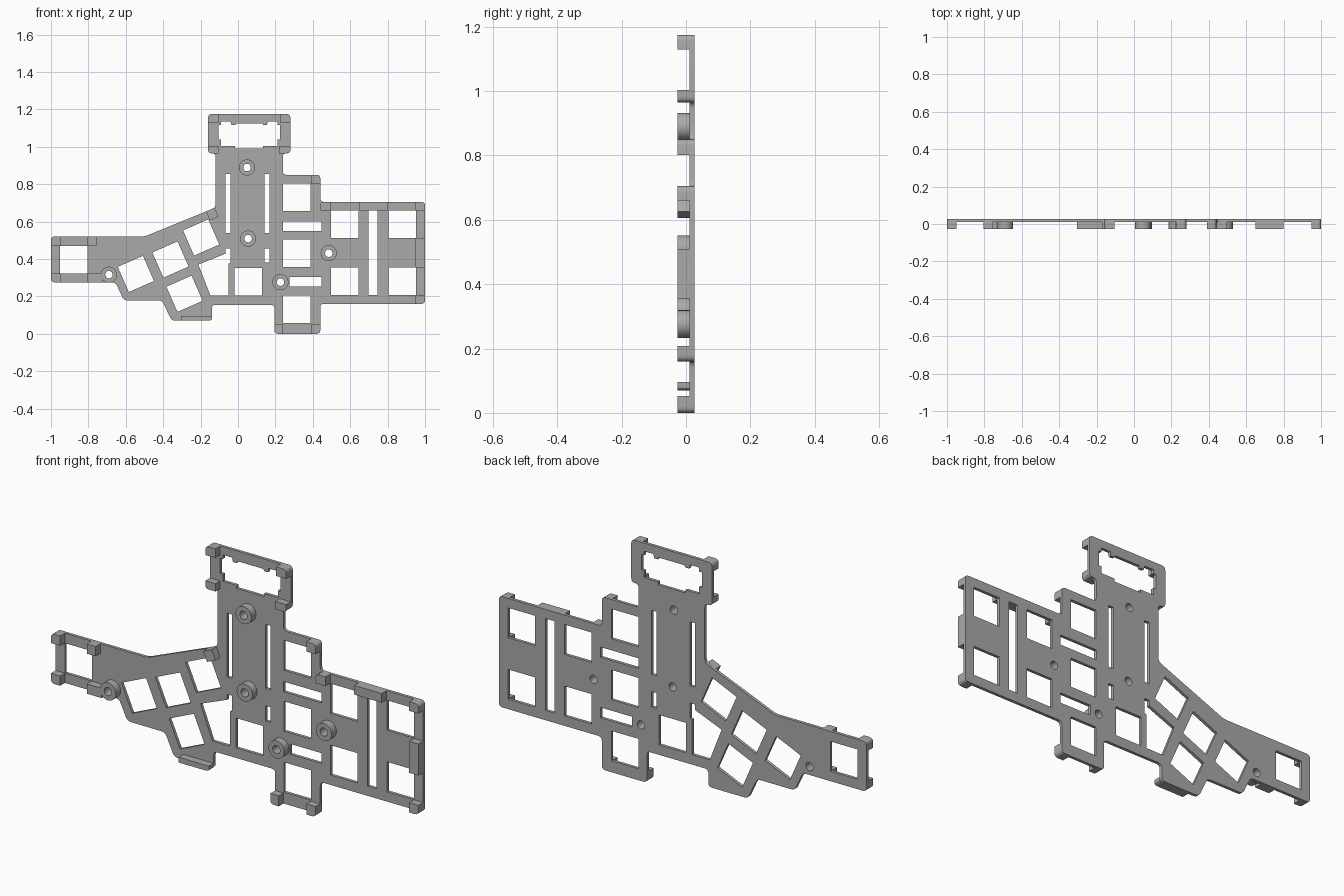
import bpy, bmesh, math
from mathutils import Vector, Matrix

cube = bpy.data.objects.get("Cube")
if cube:
    bpy.data.objects.remove(cube, do_unlink=True)

FRONT, STEP, BACK = -0.026, 0.011, 0.026   # depth of stand-offs and plate
ROUND = 0.02

grey = bpy.data.materials.new("plain_grey")
grey.use_nodes = True
colour = (0.4, 0.4, 0.4, 1)
grey.diffuse_color = colour
grey.node_tree.nodes["Principled BSDF"].inputs["Base Color"].default_value = colour


def rounded(points, radius, only=None, steps=4):
    """Round the corners of a loop; 'only' limits it to shared corners."""
    pts = [Vector(p) for p in points]
    result = []
    for i, p in enumerate(pts):
        if only is not None and not any((p - Vector(q)).length < 0.004 for q in only):
            result.append(p)
            continue
        before, after = pts[i - 1] - p, pts[(i + 1) % len(pts)] - p
        a = p + before.normalized() * min(radius, before.length * 0.45)
        b = p + after.normalized() * min(radius, after.length * 0.45)
        for k in range(steps + 1):
            t = k / steps
            result.append(a * (1 - t) ** 2 + p * 2 * t * (1 - t) + b * t ** 2)
    return result


def rect(x0, z0, x1, z1):
    return [(x0, z0), (x1, z0), (x1, z1), (x0, z1)]


def turned_rect(x, z, w, h, degrees):
    spin = Matrix.Rotation(math.radians(degrees), 2)
    return [Vector((x, z)) + spin @ Vector(c)
            for c in rect(-w / 2, -h / 2, w / 2, h / 2)]


def circle(x, z, r, n=32):
    return [(x + r * math.cos(math.tau * i / n), z + r * math.sin(math.tau * i / n))
            for i in range(n)]


def slab(name, loops, y0, y1):
    """Fill an outline with holes and give it thickness along y."""
    bm = bmesh.new()
    edges = []
    for loop in loops:
        vs = [bm.verts.new((p[0], y0, p[1])) for p in loop]
        edges += [bm.edges.new((vs[i - 1], v)) for i, v in enumerate(vs)]
    bmesh.ops.triangle_fill(bm, edges=edges, use_beauty=True, normal=(0, -1, 0))
    grown = bmesh.ops.extrude_face_region(bm, geom=bm.faces[:])["geom"]
    moved = [g for g in grown if isinstance(g, bmesh.types.BMVert)]
    bmesh.ops.translate(bm, verts=moved, vec=(0, y1 - y0, 0))
    bmesh.ops.recalc_face_normals(bm, faces=bm.faces[:])
    mesh = bpy.data.meshes.new(name)
    bm.to_mesh(mesh)
    bm.free()
    mesh.materials.append(grey)
    obj = bpy.data.objects.new(name, mesh)
    bpy.context.collection.objects.link(obj)
    bpy.ops.object.select_all(action="DESELECT")
    obj.select_set(True)
    bpy.context.view_layer.objects.active = obj
    bpy.ops.object.shade_smooth_by_angle(angle=math.radians(30))
    return obj


# Plate outline
outline = [(-0.16, 1.175), (0.28, 1.175), (0.28, 0.965), (0.24, 0.965),
           (0.24, 0.85), (0.44, 0.85), (0.44, 0.705), (1, 0.705),
           (1, 0.16), (0.44, 0.16), (0.44, 0), (0.195, 0),
           (0.195, 0.155), (-0.14, 0.155), (-0.14, 0.07), (-0.355, 0.07),
           (-0.405, 0.178), (-0.61, 0.178), (-0.655, 0.275), (-1, 0.275),
           (-1, 0.52), (-0.5, 0.52), (-0.12, 0.675), (-0.12, 0.965), (-0.16, 0.965)]

# Square key openings, straight and tilted
KEY = 0.147
key_centres = [(0.315, 0.73), (0.315, 0.43), (0.054, 0.278), (0.315, 0.13),
               (-0.877, 0.397)]
key_centres += [(x, z) for x in (0.57, 0.877) for z in (0.585, 0.282)]
holes = [turned_rect(x, z, KEY, KEY, 0) for x, z in key_centres]
holes += [turned_rect(x, z, KEY, KEY, 23.7)
          for x, z in [(-0.197, 0.515), (-0.361, 0.397), (-0.546, 0.32), (-0.286, 0.214)]]

# Narrow slots
holes += [rect(-0.067, 0.54, -0.04, 0.855), rect(0.142, 0.54, 0.169, 0.855),
          rect(0.142, 0.38, 0.169, 0.455), rect(0.24, 0.55, 0.447, 0.6),
          rect(0.275, 0.252, 0.447, 0.303), rect(0.697, 0.208, 0.747, 0.66)]

# Wedge gap beside the tilted cluster
holes.append([(-0.212, 0.37), (-0.067, 0.428), (-0.067, 0.455), (-0.04, 0.455),
              (-0.04, 0.38), (-0.051, 0.375), (-0.051, 0.204), (-0.147, 0.204)])

# Stepped display window, mirrored about its centre line
half = [(0.07, 1.125), (0.075, 1.115), (0.095, 1.115), (0.1, 1.135), (0.15, 1.135),
        (0.15, 1.115), (0.165, 1.115), (0.165, 1.04), (0.15, 1.04), (0.15, 1.005),
        (0.075, 1.005), (0.075, 0.99)]
middle = 0.06
holes.append([(middle + x, z) for x, z in half]
             + [(middle - x, z) for x, z in reversed(half)])

# Screw holes and their ring stand-offs
screws = [(0.048, 0.889), (0.054, 0.509), (0.485, 0.431), (0.227, 0.276), (-0.69, 0.316)]
holes += [circle(x, z, 0.02) for x, z in screws]

slab("key_plate", [rounded(outline, ROUND)] + holes, STEP, BACK)
for x, z in screws:
    slab("screw_boss", [circle(x, z, 0.043), circle(x, z, 0.02)], FRONT, STEP)

# Support feet along the rim
feet = {
    "display_foot": [(-0.16, 1.13, -0.105, 1.175), (0.225, 1.13, 0.28, 1.175),
                     (-0.16, 0.965, -0.105, 1.003), (0.22, 0.965, 0.28, 1.003)],
    "column_foot": [(0.39, 0.802, 0.44, 0.85), (0.195, 0, 0.24, 0.052),
                    (0.39, 0, 0.44, 0.052)],
    "right_block_foot": [(0.44, 0.66, 0.495, 0.705), (0.65, 0.66, 0.8, 0.705),
                         (0.95, 0.66, 1, 0.705), (0.95, 0.355, 1, 0.51),
                         (0.95, 0.16, 1, 0.208)],
    "left_wing_foot": [(-1, 0.472, -0.95, 0.52), (-0.805, 0.472, -0.757, 0.52),
                       (-1, 0.275, -0.95, 0.323), (-0.805, 0.275, -0.725, 0.323)],
    "thumb_foot": [(-0.305, 0.07, -0.14, 0.096)],
}
for name, boxes in feet.items():
    for box in boxes:
        slab(name, [rounded(rect(*box), ROUND, only=outline)], FRONT, STEP)
slab("tilted_foot", [turned_rect(-0.138, 0.64, 0.05, 0.052, 23.7)], FRONT, STEP)
